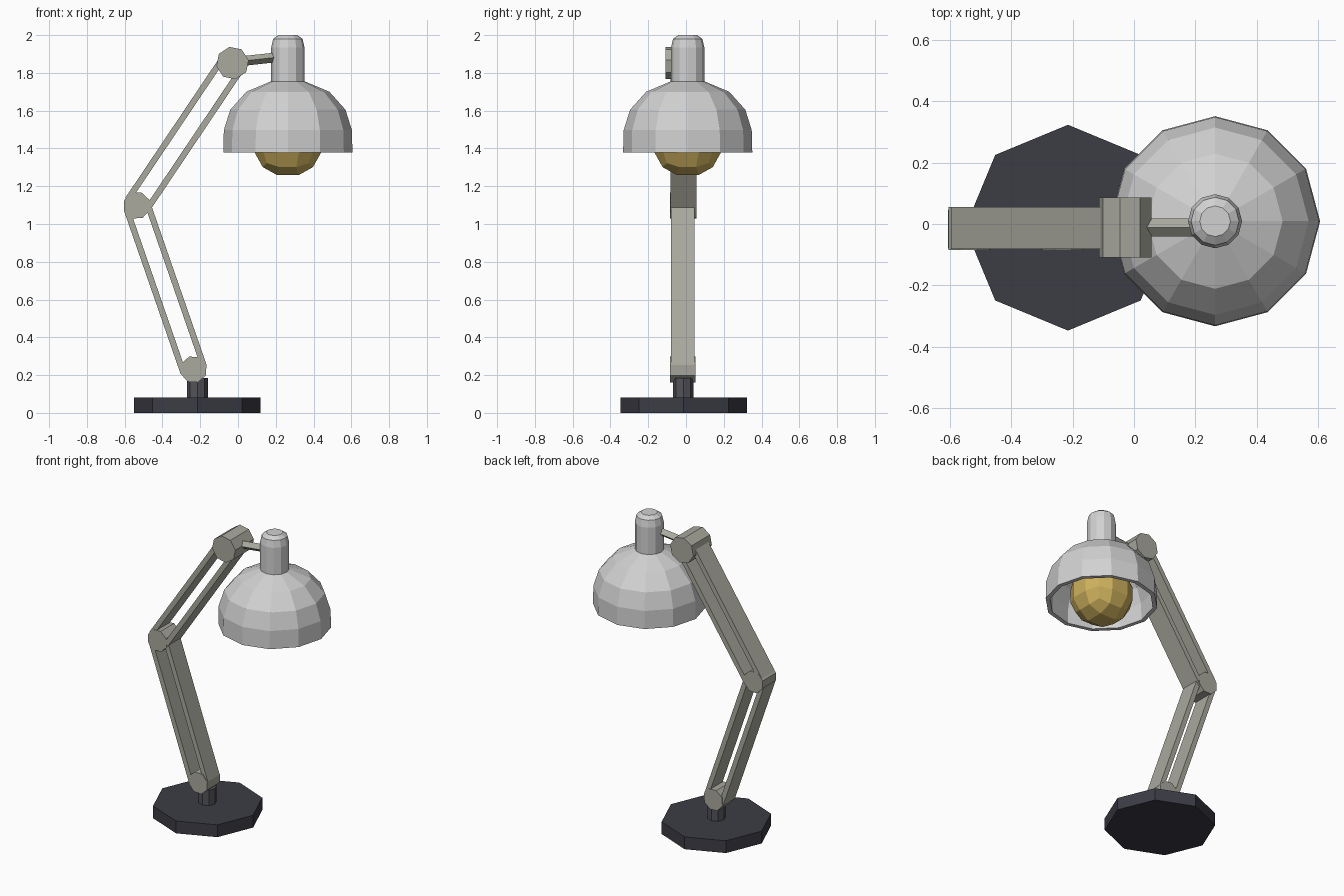
import bpy, bmesh, math
from mathutils import Vector

if "Cube" in bpy.data.objects:
    bpy.data.objects.remove(bpy.data.objects["Cube"])


def material(name, rgb):
    m = bpy.data.materials.new(name)
    m.diffuse_color = (*rgb, 1)
    m.use_nodes = True
    m.node_tree.nodes["Principled BSDF"].inputs["Base Color"].default_value = m.diffuse_color
    return m


BASE = material("dark_slate", (0.045, 0.045, 0.06))
POST = material("dark_grey", (0.085, 0.085, 0.10))
ARM = material("warm_grey", (0.40, 0.40, 0.345))
SHADE = material("light_grey", (0.64, 0.64, 0.64))
BULB = material("bulb_gold", (0.62, 0.44, 0.11))


def finish(name, bm, mat):
    bmesh.ops.recalc_face_normals(bm, faces=bm.faces)
    me = bpy.data.meshes.new(name)
    bm.to_mesh(me)
    bm.free()
    me.materials.append(mat)
    ob = bpy.data.objects.new(name, me)
    bpy.context.collection.objects.link(ob)
    return ob


def lathe(name, profile, sides, x, y, mat, loop=False):
    """Spin (radius, z) points round a vertical axis; cap the ends or close the loop."""
    bm = bmesh.new()
    rings = []
    for r, z in profile:
        rings.append([bm.verts.new((x + r * math.cos(2 * math.pi * i / sides),
                                    y + r * math.sin(2 * math.pi * i / sides), z))
                      for i in range(sides)])
    pairs = list(zip(rings, rings[1:]))
    if loop:
        pairs.append((rings[-1], rings[0]))
    for a, b in pairs:
        for i in range(sides):
            j = (i + 1) % sides
            bm.faces.new((a[i], a[j], b[j], b[i]))
    if not loop:
        bm.faces.new(rings[0])
        bm.faces.new(rings[-1])
    return finish(name, bm, mat)


def prism(name, points, y0, y1, mat):
    """Extrude an (x, z) outline along y."""
    bm = bmesh.new()
    a = [bm.verts.new((p[0], y0, p[1])) for p in points]
    b = [bm.verts.new((p[0], y1, p[1])) for p in points]
    n = len(points)
    bm.faces.new(a)
    bm.faces.new(b)
    for i in range(n):
        j = (i + 1) % n
        bm.faces.new((a[i], a[j], b[j], b[i]))
    return finish(name, bm, mat)


def joint(name, c, r, deg, y0, y1):
    pts = [(c[0] + r * math.cos(math.radians(deg + 45 * i)),
            c[1] + r * math.sin(math.radians(deg + 45 * i))) for i in range(8)]
    return prism(name, pts, y0, y1, ARM)


def bar_pair(name, p, q, y0, y1, outer=0.073, inner=0.041):
    p, q = Vector(p), Vector(q)
    d = (q - p).normalized()
    n = Vector((-d.y, d.x))
    for side, s in (("left", 1), ("right", -1)):
        pts = [p + n * s * outer, q + n * s * outer, q + n * s * inner, p + n * s * inner]
        prism(f"{name}_{side}", pts, y0, y1, ARM)


# base and post
lathe("base", [(0.335, 0), (0.335, 0.082)], 8, -0.215, -0.012, BASE)
lathe("post", [(0.055, 0.08), (0.055, 0.185)], 8, -0.215, -0.014, POST)

# arm: two pairs of flat bars with three joints
LOW, MID, TOP = (-0.235, 0.23), (-0.536, 1.098), (-0.029, 1.852)
bar_pair("lower_arm", LOW, MID, -0.08, 0.045)
bar_pair("upper_arm", MID, TOP, -0.082, 0.055)
joint("lower_joint", LOW, 0.072, 109, -0.085, 0.05)
joint("middle_joint", MID, 0.073, 115, -0.085, 0.056)
joint("upper_joint", TOP, 0.087, 56, -0.109, 0.086)

# four-sided rod from the upper joint to the lamp neck
bm = bmesh.new()
ends = []
for x, z in ((0.0, 1.86), (0.2, 1.882)):
    ends.append([bm.verts.new((x, -0.011 + 0.029 * math.cos(k * math.pi / 2),
                               z + 0.026 * math.sin(k * math.pi / 2))) for k in range(4)])
for k in range(4):
    j = (k + 1) % 4
    bm.faces.new((ends[0][k], ends[0][j], ends[1][j], ends[1][k]))
for e in ends:
    bm.faces.new(e)
finish("neck_rod", bm, ARM)

# lamp head
HX, HY = 0.264, 0.009
lathe("lamp_neck", [(0.088, 1.73), (0.088, 1.935), (0.078, 1.98), (0.05, 2.0)],
      12, HX, HY, SHADE)
outer = [(0.342, 1.378), (0.339, 1.497), (0.305, 1.605), (0.22, 1.70), (0.085, 1.757)]
inner = [(0.06, 1.725), (0.203, 1.675), (0.28, 1.59), (0.312, 1.49), (0.315, 1.378)]
lathe("shade", outer + inner, 12, HX, HY, SHADE, loop=True)

# bulb: cube cut 3 x 3 and pushed out to a ball
bm = bmesh.new()
bmesh.ops.create_cube(bm, size=2)
bmesh.ops.subdivide_edges(bm, edges=bm.edges[:], cuts=2, use_grid_fill=True)
for v in bm.verts:
    v.co = v.co.normalized() * 0.193 + Vector((HX, HY, 1.434))
finish("bulb", bm, BULB)
